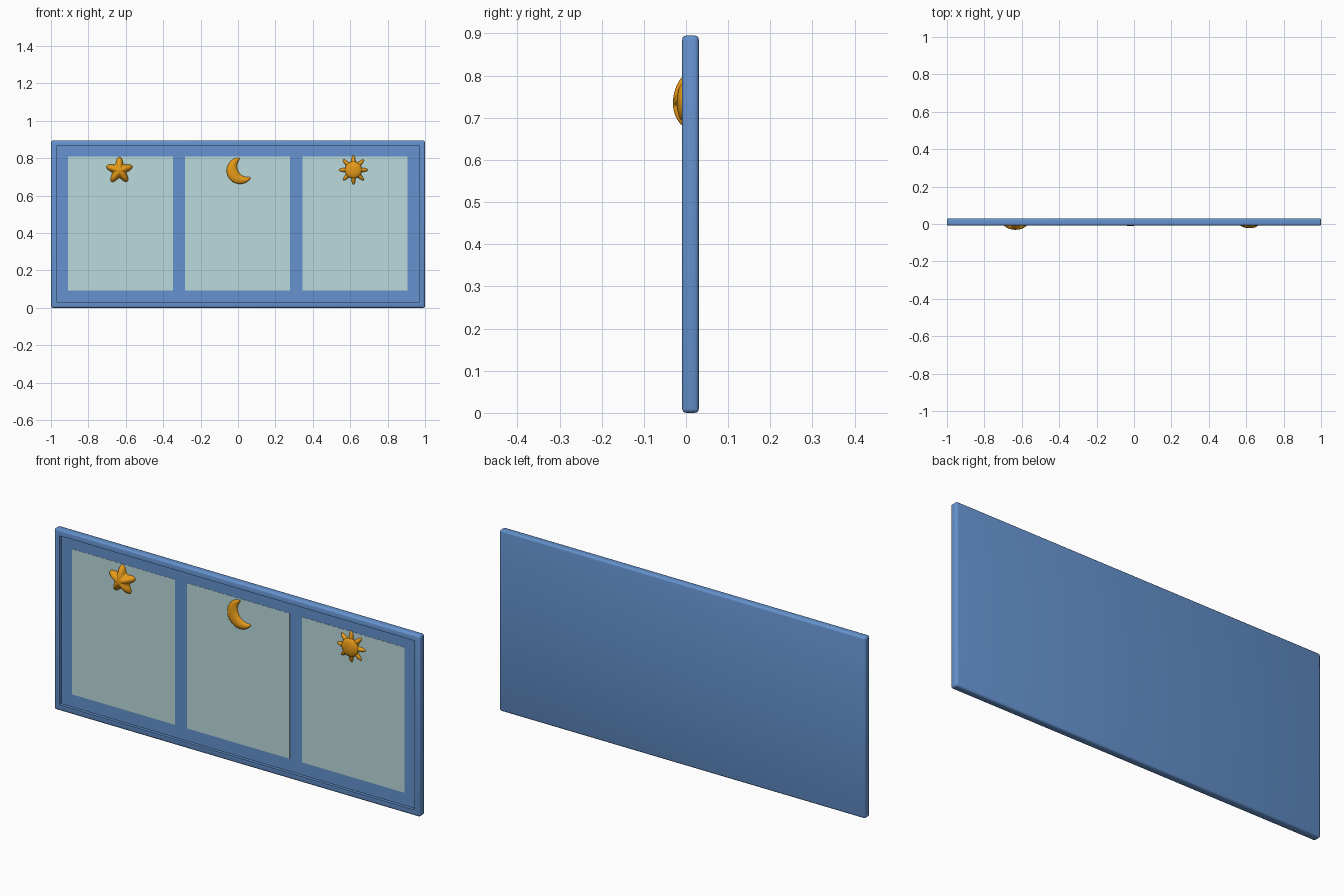
import bpy, bmesh
from math import sin, cos, pi, radians, sqrt
from mathutils import Vector

if "Cube" in bpy.data.objects:
    bpy.data.objects.remove(bpy.data.objects["Cube"])

HX, H = 1.0, 0.895             # half width and height of the board
Y0, Y1, PANEL = -0.009, 0.0305, 0.006   # rim front, back, recessed panel


def material(name, rgb):
    m = bpy.data.materials.new(name)
    m.diffuse_color = (*rgb, 1)
    m.use_nodes = True
    m.node_tree.nodes["Principled BSDF"].inputs["Base Color"].default_value = m.diffuse_color
    return m


BLUE = material("blue", (0.13, 0.29, 0.62))
PALE = material("pale_blue", (0.50, 0.70, 0.72))
GOLD = material("gold", (0.80, 0.33, 0.01))


def finish(bm, name, mat, angle=40):
    bmesh.ops.recalc_face_normals(bm, faces=bm.faces)
    me = bpy.data.meshes.new(name)
    bm.to_mesh(me)
    bm.free()
    ob = bpy.data.objects.new(name, me)
    bpy.context.collection.objects.link(ob)
    me.materials.append(mat)
    bpy.ops.object.select_all(action='DESELECT')
    ob.select_set(True)
    bpy.context.view_layer.objects.active = ob
    bpy.ops.object.shade_smooth_by_angle(angle=radians(angle))
    return ob


def box(bm, x0, x1, y0, y1, z0, z1):
    verts = bmesh.ops.create_cube(bm, size=1)['verts']
    for v in verts:
        v.co = Vector(((x0, x1)[v.co.x > 0], (y0, y1)[v.co.y > 0], (z0, z1)[v.co.z > 0]))


# Board with raised, rounded rim
bm = bmesh.new()
box(bm, -HX, HX, Y0, Y1, 0, H)
outer = list(bm.edges)
front = min(bm.faces, key=lambda f: f.calc_center_median().y)
bmesh.ops.inset_region(bm, faces=[front], thickness=0.042)
rim = list(front.edges)
ret = bmesh.ops.extrude_face_region(bm, geom=[front])
for v in [g for g in ret['geom'] if isinstance(g, bmesh.types.BMVert)]:
    v.co.y = PANEL
if front.is_valid:
    bmesh.ops.delete(bm, geom=[front], context='FACES_ONLY')
bm.edges.ensure_lookup_table()


def rim_edges(inner):
    found = []
    for e in bm.edges:
        on_outside = all(abs(abs(v.co.x) - HX) < 1e-4 for v in e.verts)
        on_front = all(abs(v.co.y - Y0) < 1e-4 for v in e.verts)
        inside = all(abs(v.co.x) < HX - 0.03 for v in e.verts)
        corner = all(abs(abs(v.co.x) - HX) < 1e-4 and min(v.co.z, H - v.co.z) < 1e-4 for v in e.verts)
        if (inner and on_front and inside) or (not inner and corner and on_outside):
            found.append(e)
    return found


for edges, r in ((rim_edges(True), 0.005), (rim_edges(False), 0.010)):
    bmesh.ops.bevel(bm, geom=edges, offset=r, segments=3, profile=0.5, affect='EDGES')
finish(bm, "board_frame", BLUE)

# Three pale panes
for name, cx in (("left_pane", -0.629), ("middle_pane", -0.002), ("right_pane", 0.626)):
    bm = bmesh.new()
    box(bm, cx - 0.281, cx + 0.281, PANEL - 0.001, PANEL + 0.004, 0.092, 0.81)
    finish(bm, name, PALE)


def dome(name, cx, cz, y, depth, points, ri, ro, power, bulge, n=80, rings=10):
    """Puffed badge whose outline swings between radii ri and ro."""
    bm = bmesh.new()
    centre = bm.verts.new((cx, y - depth, cz))
    prev = None
    for k in range(1, rings + 1):
        t = sin(k / rings * pi / 2)
        ring = []
        for i in range(n):
            a = 2 * pi * i / n
            r = t * (ri + (ro - ri) * ((1 + cos(points * a)) / 2) ** power)
            ring.append(bm.verts.new((cx + r * sin(a), y - depth * max(0, 1 - t * t) ** bulge, cz + r * cos(a))))
        for i in range(n):
            j = (i + 1) % n
            bm.faces.new((prev[i], prev[j], ring[j], ring[i]) if prev else (centre, ring[j], ring[i]))
        prev = ring
    back = bm.verts.new((cx, y, cz))
    for i in range(n):
        bm.faces.new((back, prev[i], prev[(i + 1) % n]))
    return finish(bm, name, GOLD, 60)


# Star and sun badges
dome("star", -0.634, 0.734, PANEL, 0.037, 5, 0.041, 0.073, 1.2, 0.65)
dome("sun_rays", 0.617, 0.737, PANEL, 0.020, 8, 0.040, 0.078, 1.4, 0.6, n=128)
dome("sun_disc", 0.617, 0.737, -0.006, 0.016, 1, 0.045, 0.045, 1, 0.5, n=48)

# Crescent moon: elliptical sections between an outer and an inner circle
bm = bmesh.new()
centre, aim = Vector((0.010, 0.733)), radians(29)
inner_c = centre + Vector((cos(aim), sin(aim))) * 0.049
rings, N, M = [], 32, 16
for k in range(N + 1):
    v = (1 - cos(pi * k / N)) / 2
    u = 0.05 + 0.90 * v
    a, b = aim + radians(53 + 254 * u), aim + radians(96 + 168 * u)
    po = centre + Vector((cos(a), sin(a))) * 0.071
    pi_ = inner_c + Vector((cos(b), sin(b))) * 0.058
    end = max(0, abs(2 * v - 1) - 0.88) / 0.12
    half = (po - pi_) / 2 * sqrt(max(0, 1 - end * end))
    mid = (po + pi_) / 2
    d = 0.0165 * sqrt(half.length / 0.032)
    rings.append([bm.verts.new((mid.x + half.x * cos(p), PANEL - d * sin(p), mid.y + half.y * cos(p)))
                  for p in (2 * pi * i / M for i in range(M))])
for r0, r1 in zip(rings, rings[1:]):
    for i in range(M):
        j = (i + 1) % M
        bm.faces.new((r0[i], r0[j], r1[j], r1[i]))
bmesh.ops.remove_doubles(bm, verts=bm.verts, dist=1e-5)
finish(bm, "moon", GOLD, 60)
